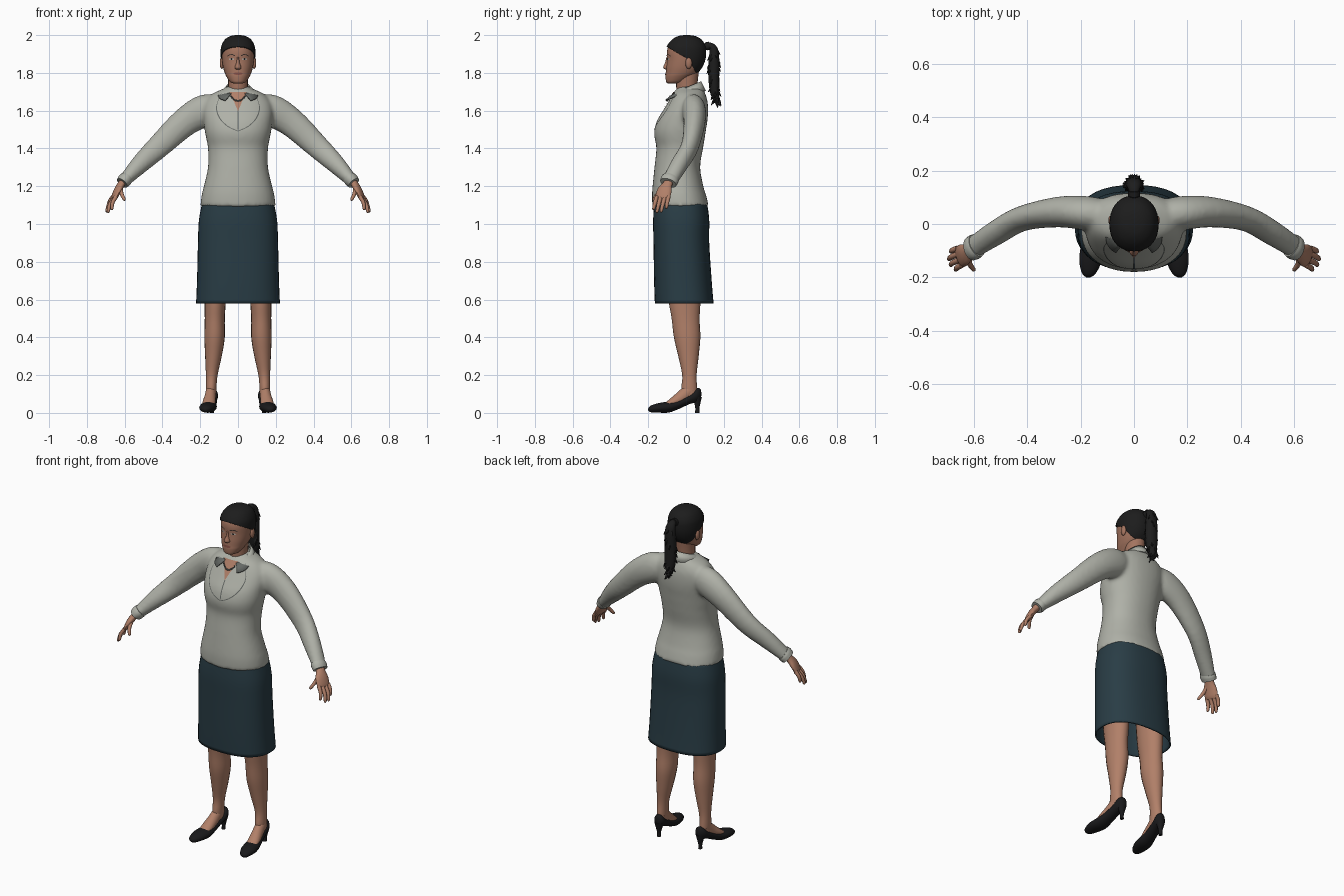
import bpy, bmesh, math, random
from mathutils import Vector, Matrix
from mathutils.bvhtree import BVHTree

random.seed(4)
X, Y, Z = Vector((1, 0, 0)), Vector((0, 1, 0)), Vector((0, 0, 1))
cube = bpy.data.objects.get("Cube")
if cube:
    bpy.data.objects.remove(cube)


def material(name, *rgb):
    m = bpy.data.materials.new(name)
    m.use_nodes = True
    m.diffuse_color = (*rgb, 1)
    bsdf = m.node_tree.nodes["Principled BSDF"]
    bsdf.inputs["Base Color"].default_value = (*rgb, 1)
    bsdf.inputs["Roughness"].default_value = 0.8
    return m


BLOUSE = material("blouse grey", .43, .44, .39)
SEAM = material("seam grey", .13, .14, .13)
SKIRT = material("skirt teal", .022, .046, .06)
SKIN = material("skin", .44, .215, .14)
FACE = material("face skin", .37, .175, .115)
LIPS = material("lips", .24, .08, .06)
HAIR = material("hair black", .012, .012, .012)
SHOE = material("shoe black", .01, .01, .011)
WHITE = material("eye white", .5, .46, .42)


def make(name, bm, *mats, mirror=False, angle=50):
    """Turn a bmesh into a smooth-shaded object."""
    bmesh.ops.recalc_face_normals(bm, faces=bm.faces)
    me = bpy.data.meshes.new(name)
    bm.to_mesh(me)
    bm.free()
    for m in mats:
        me.materials.append(m)
    me.shade_smooth()
    me.set_sharp_from_angle(angle=math.radians(angle))
    ob = bpy.data.objects.new(name, me)
    bpy.context.scene.collection.objects.link(ob)
    if mirror:
        ob.modifiers.new("mirror", "MIRROR").use_mirror_merge = False
    return ob


def spline(rows, sub):
    """Catmull-Rom through rows of any width."""
    out = []
    for i in range(len(rows) - 1):
        a, b, c, d = (rows[min(max(k, 0), len(rows) - 1)] for k in range(i - 1, i + 3))
        for s in range(sub):
            t = s / sub
            out.append([.5 * (2 * q + (r - p) * t + (2 * p - 5 * q + 4 * r - w) * t * t
                              + (3 * q - p - 3 * r + w) * t ** 3)
                        for p, q, r, w in zip(a, b, c, d)])
    return out + [list(rows[-1])]


def loft(bm, rows, axis=X, along=None, segs=20, power=2, sub=4, caps=True):
    """Skin elliptical rings (x, y, z, radius on axis, other radius)."""
    pts = spline(rows, sub)
    rings = []
    for i, p in enumerate(pts):
        t = along or (Vector(pts[min(i + 1, len(pts) - 1)][:3])
                      - Vector(pts[max(i - 1, 0)][:3])).normalized()
        u = (axis - t * axis.dot(t)).normalized()
        v = t.cross(u)
        ring = []
        for k in range(segs):
            a = math.tau * k / segs
            c, s = (math.copysign(abs(f) ** (2 / power), f) for f in (math.cos(a), math.sin(a)))
            ring.append(bm.verts.new(Vector(p[:3]) + u * c * max(p[3], .001) + v * s * max(p[4], .001)))
        rings.append(ring)
    for a, b in zip(rings, rings[1:]):
        for k in range(segs):
            j = (k + 1) % segs
            bm.faces.new((a[k], a[j], b[j], b[k]))
    if caps:
        bm.faces.new(rings[0])
        bm.faces.new(rings[-1])
    return bm


def slabs(*rows):
    """Rows (height, half width, front y, back y) to loft rows."""
    return [(0, (f + b) / 2, z, w, (b - f) / 2) for z, w, f, b in rows]


def ball(bm, centre, size):
    bmesh.ops.create_icosphere(bm, subdivisions=2, radius=1,
                               matrix=Matrix.LocRotScale(Vector(centre), None, Vector(size)))


def surface(ob):
    dg = bpy.context.evaluated_depsgraph_get()
    dg.update()
    return BVHTree.FromObject(ob, dg)


def drape(name, mat, tree, left, right, cols=6, lift=.003, mirror=False):
    """Thin plate between two (x, z) lines, laid on the front of a surface."""
    bm = bmesh.new()
    grid = []
    for (x0, z0), (x1, z1) in zip(left, right):
        row = []
        for k in range(cols + 1):
            t = k / cols
            x, z = x0 + (x1 - x0) * t, z0 + (z1 - z0) * t
            hit = tree.ray_cast(Vector((x, -1, z)), Y)[0]
            row.append(bm.verts.new((x, (hit.y if hit else -.05) - lift, z)))
        grid.append(row)
    for a, b in zip(grid, grid[1:]):
        for k in range(cols):
            bm.faces.new((a[k], a[k + 1], b[k + 1], b[k]))
    return make(name, bm, mat, mirror=mirror)


def oval(name, mat, tree, x, z, w, h, lift, mirror=True):
    arc = [math.pi * (.03 + .94 * i / 10) for i in range(11)]
    drape(name, mat, tree, [(x - w * math.sin(a), z + h * math.cos(a)) for a in arc],
          [(x + w * math.sin(a), z + h * math.cos(a)) for a in arc], lift=lift, mirror=mirror)


# Blouse: torso and sleeves fused into one smooth skin
bm = loft(bmesh.new(), slabs(
    (1.09, .2, -.178, .122), (1.15, .193, -.18, .107), (1.2, .181, -.177, .092),
    (1.3, .159, -.167, .075), (1.4, .159, -.157, .09), (1.46, .17, -.167, .1),
    (1.5, .177, -.167, .106), (1.55, .182, -.152, .114), (1.6, .185, -.122, .117),
    (1.65, .172, -.092, .114), (1.69, .135, -.07, .102), (1.715, .08, -.05, .09),
    (1.73, .05, -.035, .075)), along=Z, segs=36, power=2.2)
for s in (1, -1):
    loft(bm, [(s * x, y, z, a, b) for x, y, z, a, b in (
        (.08, .03, 1.615, .05, .06), (.17, .04, 1.602, .064, .086), (.28, .045, 1.54, .058, .077),
        (.42, .02, 1.41, .047, .063), (.52, -.035, 1.315, .046, .05), (.606, -.09, 1.224, .042, .032))],
        axis=Y)
blouse = make("blouse", bm, BLOUSE)
rm = blouse.modifiers.new("fuse", "REMESH")
rm.mode, rm.voxel_size, rm.use_smooth_shade = "VOXEL", .011, True
sm = blouse.modifiers.new("soften", "SMOOTH")
sm.factor, sm.iterations = .5, 5
front = surface(blouse)

bm = loft(bmesh.new(), [(.59, -.08, 1.243, .046, .036), (.6, -.087, 1.232, .048, .038),
                        (.613, -.094, 1.217, .045, .034)], axis=Y)
make("sleeve_cuff", bm, BLOUSE, mirror=True)

# Open neckline, seams and necklace
drape("neckline", SKIN, front, [(-.045, 1.7), (-.02, 1.645), (-.001, 1.6)],
      [(.045, 1.7), (.02, 1.645), (.001, 1.6)], lift=.005)
edge = [(.09, 1.69), (.116, 1.62), (.1, 1.56), (.055, 1.515), (0, 1.49)]
seam = spline(edge, 5)
drape("yoke_seam", SEAM, front, seam, [(x * .96, z + .004) for x, z in seam], 1, mirror=True)
line = [1.6 - .01 * i for i in range(11)]
drape("placket_line", SEAM, front, [(-.003, z) for z in line], [(.003, z) for z in line], 1)
bm = bmesh.new()
for i in range(-6, 7):
    x = i * .006
    z = 1.652 + 18 * x * x
    ball(bm, (x, front.ray_cast(Vector((x, -1, z)), Y)[0].y - .008, z), (.004, .004, .005))
make("necklace", bm, SEAM)

# Folded collar with pointed wings
bm = bmesh.new()
pairs = []
for i in range(41):
    a = math.radians(-152 + 7.6 * i)
    s, c = math.sin(a), math.cos(a)
    f = max(0, -c)
    top = (.063 * s, .005 + .075 * c, 1.725 + .03 * c)
    low = ((.092 + .06 * f) * s, .005 + .1 * c - .03 * f, 1.705 - .055 * f)
    pairs.append((bm.verts.new(top), bm.verts.new(low)))
for (a, b), (c, d) in zip(pairs, pairs[1:]):
    face = bm.faces.new((a, b, d, c))
    face.material_index = int(face.calc_center_median().y < -.04)
collar = make("collar", bm, BLOUSE, SEAM)
collar.modifiers.new("thickness", "SOLIDIFY").thickness = .006

# Skirt
bm = loft(bmesh.new(), slabs((.58, .222, -.165, .146), (.7, .217, -.169, .136), (.9, .212, -.172, .123),
                             (1.02, .207, -.174, .123), (1.11, .19, -.168, .112)),
          along=Z, segs=40, power=2.4, caps=False)
make("skirt", bm, SKIRT).modifiers.new("thickness", "SOLIDIFY").thickness = .008

# Legs and feet
bm = loft(bmesh.new(), [(.115, -.01, .85, .07, .09), (.12, -.008, .62, .058, .086),
                        (.123, -.002, .5, .053, .074), (.124, .006, .4, .054, .07),
                        (.13, .013, .3, .044, .054), (.139, .018, .2, .031, .038),
                        (.142, .017, .13, .028, .042), (.142, .02, .08, .026, .04)], along=Z)
loft(bm, [(.142, .03, .13, .026, .035), (.147, -.02, .085, .03, .035),
          (.154, -.07, .055, .034, .025), (.16, -.11, .035, .03, .015)])
make("leg", bm, SKIN, mirror=True)

# Court shoes with slim heels
bm = loft(bmesh.new(), [(.145 - .13 * y, y, z, w, h) for y, z, w, h in (
    (-.2, .018, .008, .006), (-.185, .021, .026, .018), (-.14, .027, .042, .026), (-.09, .031, .044, .029),
    (-.04, .046, .037, .026), (.02, .074, .033, .027), (.055, .093, .032, .037), (.075, .1, .02, .028),
    (.081, .1, .006, .01))], along=Y)
loft(bm, [(.137, .058, .085, .028, .026), (.137, .06, .055, .019, .017), (.137, .06, .025, .011, .011),
          (.137, .06, 0, .011, .012)], along=Z, segs=12)
make("shoe", bm, SHOE, mirror=True)

# Hands
bm = loft(bmesh.new(), [(.597, -.08, 1.24, .026, .02), (.617, -.097, 1.212, .026, .019),
                        (.636, -.113, 1.18, .04, .018), (.652, -.123, 1.145, .041, .014),
                        (.658, -.127, 1.13, .034, .008)], axis=Vector((-.3, -1, 0)), segs=16)
knuckles = ((.662, -.092, 1.145), (.66, -.113, 1.138), (.655, -.135, 1.138), (.645, -.154, 1.145))
tips = ((.688, -.105, 1.082), (.697, -.133, 1.062), (.69, -.155, 1.06), (.67, -.173, 1.075))
fingers = list(zip(knuckles, tips)) + [((.62, -.125, 1.185), (.6, -.175, 1.125))]
for a, b in fingers:
    a, b = Vector(a), Vector(b)
    bend = a.lerp(b, .5) + Vector((.006, 0, .004))
    loft(bm, [(*a, .011, .011), (*bend, .0105, .01), (*a.lerp(b, .92), .008, .008), (*b, .002, .002)],
         axis=Y + X * .3, segs=10, sub=3)
make("hand", bm, SKIN, mirror=True)

# Neck, head, ears and nose
bm = loft(bmesh.new(), slabs((1.6, .06, -.05, .07), (1.68, .054, -.048, .068), (1.73, .052, -.052, .06),
                             (1.82, .054, -.05, .07)), along=Z)
make("neck", bm, FACE)
skull = slabs((1.744, .022, -.095, -.045), (1.752, .042, -.105, -.01), (1.78, .061, -.108, .035),
              (1.8, .07, -.106, .062), (1.83, .079, -.104, .084), (1.87, .085, -.1, .098),
              (1.91, .086, -.101, .101), (1.94, .081, -.093, .096), (1.97, .064, -.068, .077),
              (1.988, .037, -.037, .046), (1.994, .008, -.006, .012))
head = make("head", loft(bmesh.new(), skull, along=Z, segs=36, power=2.15), FACE)
bm = bmesh.new()
ball(bm, (.086, .014, 1.852), (.011, .018, .032))
make("ear", bm, FACE, mirror=True)
bm = loft(bmesh.new(), slabs((1.885, .006, -.103, -.08), (1.855, .009, -.111, -.08), (1.832, .017, -.121, -.08),
                             (1.822, .016, -.117, -.08), (1.817, .007, -.105, -.085)), along=Z, segs=14)
make("nose", bm, FACE)

# Eyes, brows and mouth
face = surface(head)
oval("eye", WHITE, face, .034, 1.873, .014, .005, .002)
oval("iris", HAIR, face, .034, 1.873, .005, .005, .003)
brow = [(.015, 1.889), (.03, 1.895), (.044, 1.894), (.056, 1.886)]
drape("brow", HAIR, face, brow, [(x, z + .004) for x, z in brow], 1, mirror=True)
oval("mouth", LIPS, face, 0, 1.796, .025, .007, .003, mirror=False)

# Hair cap trimmed along the hairline
bm = loft(bmesh.new(), [(x, y, z + .006, a + .006, b + .006) for x, y, z, a, b in skull],
          along=Z, segs=36, power=2.15)
planes = [(Vector((0, -.105, 1.94)), Vector((0, .075, .13))), (Vector((0, .02, 1.86)), Vector((0, .07, .04)))]
for p, n in planes:
    bmesh.ops.bisect_plane(bm, geom=bm.verts[:] + bm.edges[:] + bm.faces[:], plane_co=p, plane_no=n)
bare = [f for f in bm.faces if f.calc_center_median().z < 1.78
        or all((f.calc_center_median() - p).dot(n) < 0 for p, n in planes)]
bmesh.ops.delete(bm, geom=bare, context="FACES")
make("hair_cap", bm, HAIR).modifiers.new("thickness", "SOLIDIFY").thickness = .009

# Ponytail with ragged tufts
tail = [(0, .09, 1.93, .018, .018), (0, .12, 1.945, .019, .016), (0, .146, 1.925, .028, .022),
        (0, .148, 1.86, .034, .029), (0, .147, 1.78, .036, .029), (0, .152, 1.7, .03, .025),
        (0, .16, 1.655, .016, .014), (0, .165, 1.625, .003, .003)]
bm = loft(bmesh.new(), tail, segs=16)
for x, y, z, a, b in spline(tail, 9)[20:-6]:
    ang = random.uniform(0, math.tau)
    out = Vector((math.cos(ang), math.sin(ang), 0))
    root = Vector((x + out.x * a * .7, y + out.y * b * .7, z))
    tip = root + out * .018 - Z * random.uniform(.015, .035)
    loft(bm, [(*root, .011, .011), (*tip, .001, .001)], axis=Vector((.6, .7, .4)), segs=5, sub=1)
make("ponytail", bm, HAIR)
bm = loft(bmesh.new(), [(0, .105, 1.94, .023, .022), (0, .125, 1.945, .023, .022)], segs=14, sub=1)
make("hair_tie", bm, HAIR)
